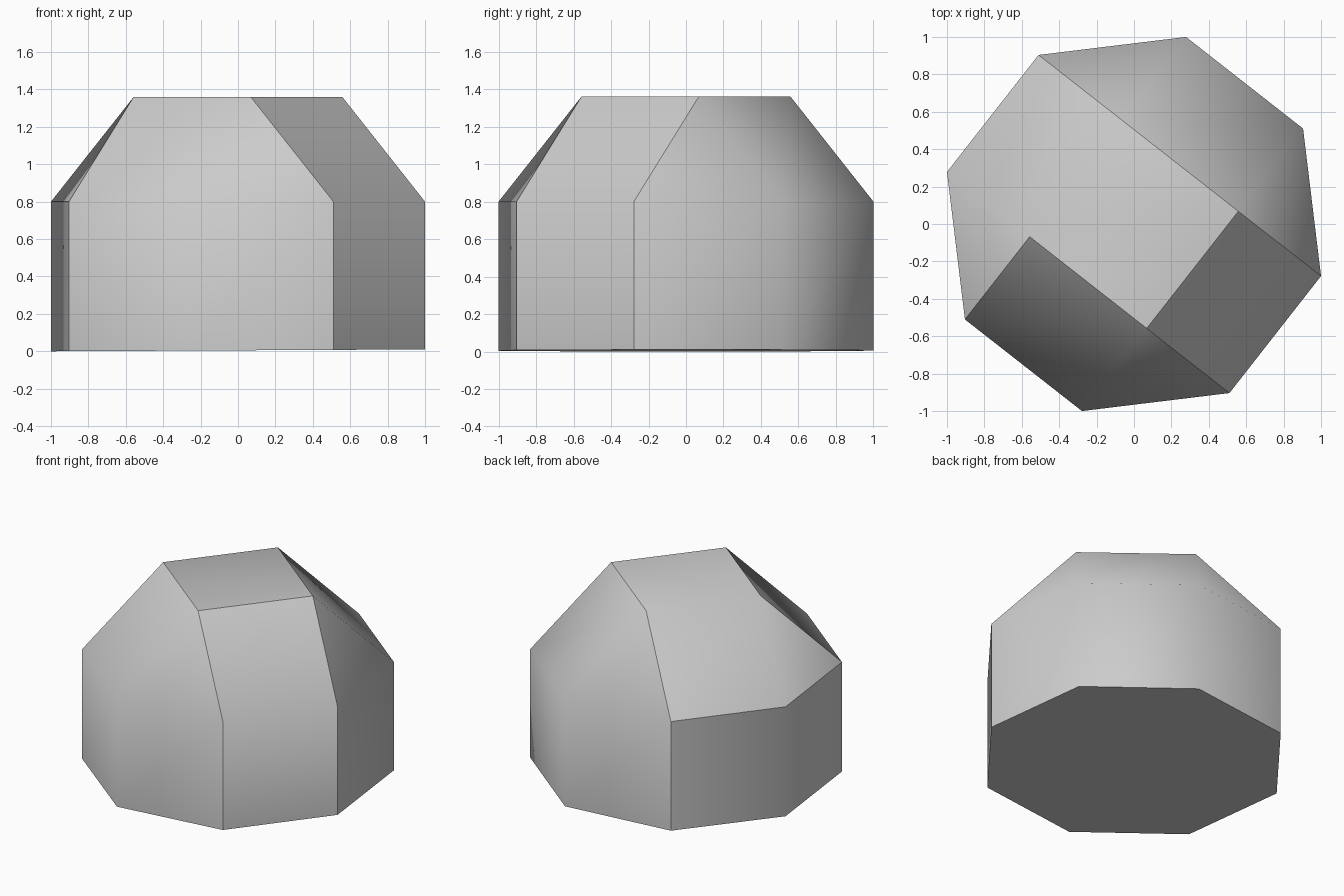
import bpy
import bmesh
from math import radians, sin, cos

cube = bpy.data.objects.get("Cube")
if cube:
    bpy.data.objects.remove(cube)

# Single grey material
grey = bpy.data.materials.new("plain_grey")
grey.use_nodes = True
colour = (0.6, 0.6, 0.6, 1)
grey.diffuse_color = colour
grey.node_tree.nodes["Principled BSDF"].inputs["Base Color"].default_value = colour

R_WALL, R_TOP = 1.038, 0.562
EAVE, PEAK = 0.80, 1.36
TURN = 29.45

bm = bmesh.new()


def ring(radius, count, start, height):
    points = []
    for i in range(count):
        a = radians(start + 360 * i / count)
        points.append(bm.verts.new((radius * cos(a), radius * sin(a), height)))
    return points


base = ring(R_WALL, 8, TURN, 0)
eave = ring(R_WALL, 8, TURN, EAVE)
top = ring(R_TOP, 4, TURN - 22.5, PEAK)

# The underside tilts very slightly
for v in base:
    v.co.z = 0.005 * (1 + v.co.x)

region = {}


def face(verts, name):
    region[bm.faces.new(verts)] = name


# Walls: eight sides grouped into smoothly shaded regions
walls = ["back", "back", "side", "side", "front", "front", "strip", "back"]
for k, name in enumerate(walls):
    n = (k + 1) % 8
    face((base[k], base[n], eave[n], eave[k]), name)

# Roof: square slopes alternate with triangular corners
slopes = ["back", "cap", "front", "strip"]
corners = ["back", "back", "cap", "front"]
for j in range(4):
    face((eave[2 * j], eave[2 * j + 1], top[(j + 1) % 4], top[j]), slopes[j])
    face((eave[2 * j - 1], eave[2 * j], top[j]), corners[j])

# Flat top and underside
face(top, "cap")
face(base[::-1], "underside")

# Smooth inside a region, sharp between regions
for f in bm.faces:
    f.smooth = True
for e in bm.edges:
    first, second = e.link_faces
    e.smooth = region[first] == region[second]

mesh = bpy.data.meshes.new("faceted_dome")
bm.to_mesh(mesh)
bm.free()
mesh.materials.append(grey)
dome = bpy.data.objects.new("faceted_dome", mesh)
bpy.context.scene.collection.objects.link(dome)
